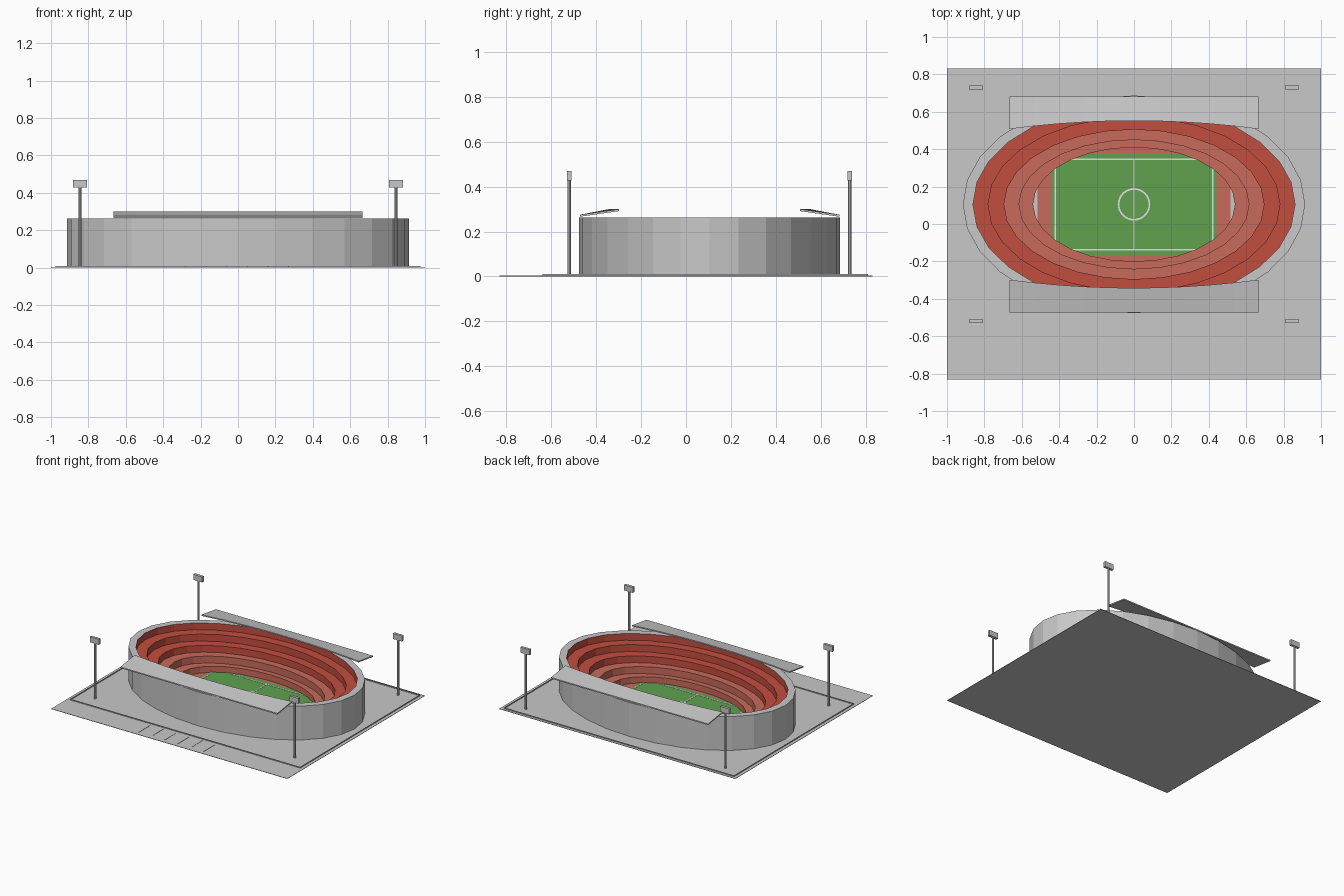
import bpy, bmesh, math

if "Cube" in bpy.data.objects:
    bpy.data.objects.remove(bpy.data.objects["Cube"])

CY = 0.105      # centre of the arena in y
SIDES = 28


def material(name, rgb):
    m = bpy.data.materials.new(name)
    m.diffuse_color = (*rgb, 1)
    m.use_nodes = True
    m.node_tree.nodes["Principled BSDF"].inputs["Base Color"].default_value = m.diffuse_color
    return m


GREY = material("concrete_grey", (0.58, 0.58, 0.58))
RED = material("upper_seat_red", (0.54, 0.075, 0.05))
SALMON = material("lower_seat_red", (0.58, 0.145, 0.105))
GREEN = material("grass_green", (0.115, 0.36, 0.078))
WHITE = material("line_white", (0.75, 0.75, 0.75))


def finish(name, bm, mat):
    me = bpy.data.meshes.new(name)
    bm.to_mesh(me)
    bm.free()
    ob = bpy.data.objects.new(name, me)
    me.materials.append(mat)
    bpy.context.collection.objects.link(ob)
    return ob


def box(name, x0, x1, y0, y1, z0, z1, mat):
    bm = bmesh.new()
    bmesh.ops.create_cube(bm, size=1)
    for v in bm.verts:
        v.co = ((x0 + x1) / 2 + v.co.x * (x1 - x0),
                (y0 + y1) / 2 + v.co.y * (y1 - y0),
                (z0 + z1) / 2 + v.co.z * (z1 - z0))
    return finish(name, bm, mat)


def oval_loft(name, profile, mat, sides=SIDES):
    """Join ovals given as (half width, half depth, height)."""
    bm = bmesh.new()
    rings = []
    for a, b, z in profile:
        angles = [2 * math.pi * i / sides for i in range(sides)]
        rings.append([bm.verts.new((a * math.cos(t), CY + b * math.sin(t), z)) for t in angles])
    for r0, r1 in zip(rings, rings[1:]):
        for i in range(sides):
            j = (i + 1) % sides
            bm.faces.new((r0[i], r0[j], r1[j], r1[i]))
    return finish(name, bm, mat)


# Ground plate and low perimeter kerb
box("ground", -1, 1, -0.832, 0.832, 0, 0.003, GREY)
KX, K0, K1, T = 0.973, -0.638, 0.81, 0.002
for s in (-1, 1):
    box("kerb_side", s * KX - T, s * KX + T, K0, K1, 0.003, 0.010, GREY)
for y in (K0, K1):
    box("kerb_end", -KX, KX, y - T, y + T, 0.003, 0.010, GREY)

# Parking bay ribs in front
for i in range(6):
    x = -0.28 + i * 0.11
    box("parking_rib", x - 0.002, x + 0.002, -0.80, -0.66, 0.003, 0.005, GREY)

# Outer wall and stepped seating
oval_loft("outer_wall", [(0.915, 0.582, 0.003), (0.915, 0.582, 0.262), (0.861, 0.533, 0.262)], GREY)
steps = [(0.861, 0.533), (0.78, 0.465), (0.695, 0.40), (0.615, 0.345), (0.54, 0.305)]
heights = [0.262, 0.21, 0.157, 0.105, 0.052, 0.003]
profile = []
for k, (a, b) in enumerate(steps):
    profile += [(a, b, heights[k]), (a, b, heights[k + 1])]
oval_loft("upper_seating", profile[:6], RED)
oval_loft("lower_seating", profile[5:], SALMON)

# Track, pitch and its markings
box("track", -0.515, 0.515, CY - 0.31, CY + 0.31, 0.003, 0.005, SALMON)
box("pitch", -0.44, 0.44, CY - 0.273, CY + 0.273, 0.004, 0.007, GREEN)
LX, LY, W = 0.42, 0.242, 0.004
for x in (-LX, 0, LX):
    box("pitch_cross_line", x - W, x + W, CY - LY, CY + LY, 0.006, 0.0085, WHITE)
for s in (-1, 1):
    y = CY + s * LY
    box("pitch_side_line", -LX, LX, y - W, y + W, 0.006, 0.0085, WHITE)
oval_loft("centre_circle", [(0.087, 0.087, 0.0088), (0.078, 0.078, 0.0088)], WHITE, 32)


def roof(name, side):
    """Sloping canopy with a bowed inner edge."""
    bm = bmesh.new()
    rows = []
    n = 10
    for i in range(n + 1):
        x = 0.665 * (2 * i / n - 1)
        inner = 0.447 - 0.044 * (x / 0.665) ** 2
        section = [(0.578, 0.266), (0.578, 0.275), (inner, 0.300), (inner, 0.291)]
        rows.append([bm.verts.new((x, CY + side * d, z)) for d, z in section])
    for r0, r1 in zip(rows, rows[1:]):
        for k in range(4):
            bm.faces.new((r0[k], r0[(k + 1) % 4], r1[(k + 1) % 4], r1[k]))
    bm.faces.new(rows[0])
    bm.faces.new(rows[-1])
    bmesh.ops.recalc_face_normals(bm, faces=bm.faces)
    return finish(name, bm, GREY)


roof("front_roof", -1)
roof("back_roof", 1)

# Floodlight masts at the four corners
for x in (-0.845, 0.845):
    for y in (CY - 0.625, CY + 0.625):
        bm = bmesh.new()
        bmesh.ops.create_cone(bm, cap_ends=True, segments=8, radius1=0.008, radius2=0.008, depth=0.43)
        bmesh.ops.translate(bm, verts=bm.verts, vec=(x, y, 0.218))
        finish("floodlight_pole", bm, GREY)
        box("floodlight_head", x - 0.038, x + 0.038, y - 0.01, y + 0.01, 0.428, 0.47, GREY)
